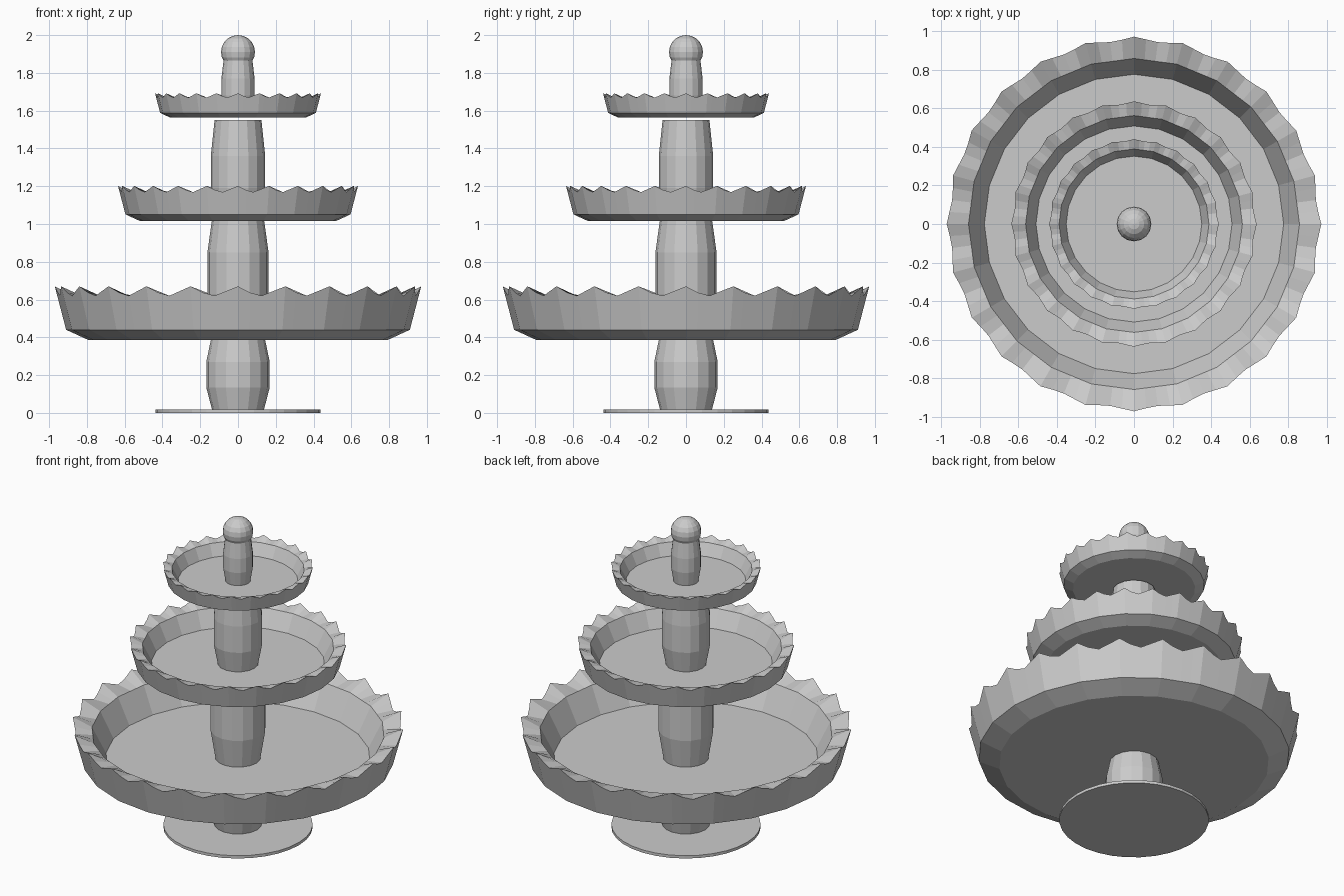
import bpy, bmesh
from math import sin, cos, pi

if "Cube" in bpy.data.objects:
    bpy.data.objects.remove(bpy.data.objects["Cube"])


def make_object(name, bm):
    bmesh.ops.recalc_face_normals(bm, faces=bm.faces)
    mesh = bpy.data.meshes.new(name)
    bm.to_mesh(mesh)
    bm.free()
    obj = bpy.data.objects.new(name, mesh)
    bpy.context.collection.objects.link(obj)
    return obj


def skin(bm, rings):
    """Join successive rings with quads and cap both ends."""
    n = len(rings[0])
    for a, b in zip(rings, rings[1:]):
        for i in range(n):
            j = (i + 1) % n
            bm.faces.new((a[i], a[j], b[j], b[i]))
    bm.faces.new(rings[0][::-1])
    bm.faces.new(rings[-1])


def lathe(name, profile, sides):
    bm = bmesh.new()
    rings = [[bm.verts.new((r * cos(2 * pi * i / sides), r * sin(2 * pi * i / sides), z))
              for i in range(sides)] for r, z in profile]
    skin(bm, rings)
    return make_object(name, bm)


SIDES, SUB = 24, 4
WAVE = (1.0, 0.35, 0.0, 0.5)

# tray section: radius, height, ruffle height
TRAY = [(0.79, 0.0, 0), (0.91, 0.055, 0), (0.97, 0.235, 0.05),
        (0.857, 0.225, 0), (0.775, 0.062, 0)]


def polygon_point(i, r):
    """Point on a 24-sided outline whose sides are subdivided."""
    k, t = divmod(i, SUB)
    t /= SUB
    a, b = 2 * pi * k / SIDES, 2 * pi * (k + 1) / SIDES
    return (r * (cos(a) * (1 - t) + cos(b) * t),
            r * (sin(a) * (1 - t) + sin(b) * t))


def tray(name, base, scale):
    bm = bmesh.new()
    rings = []
    for r, z, ruffle in TRAY:
        ring = []
        for i in range(SIDES * SUB):
            w = WAVE[i % SUB]
            # ruffle crests flare slightly further out than the dips
            rr = r - (0.012 * (1 - w) if ruffle else 0)
            x, y = polygon_point(i, rr * scale)
            ring.append(bm.verts.new((x, y, base + (z + ruffle * w) * scale)))
        rings.append(ring)
    skin(bm, rings)
    return make_object(name, bm)


# three ruffled trays
tray("large_tray", 0.385, 1.0)
tray("middle_tray", 1.015, 0.655)
tray("small_tray", 1.563, 0.453)

# foot disc
lathe("foot", [(0.437, 0.0), (0.437, 0.018)], 32)

# bulging stem sections between the trays
lathe("lower_stem", [(0.137, 0.015), (0.168, 0.135), (0.168, 0.27), (0.143, 0.39)], 16)
lathe("middle_stem", [(0.132, 0.445), (0.162, 0.63), (0.162, 0.85), (0.138, 1.02)], 16)
lathe("upper_stem", [(0.118, 1.053), (0.144, 1.19), (0.144, 1.36), (0.124, 1.55)], 16)
lathe("top_stem", [(0.073, 1.59), (0.088, 1.68), (0.088, 1.77), (0.076, 1.87)], 16)

# ball finial
bm = bmesh.new()
bmesh.ops.create_uvsphere(bm, u_segments=16, v_segments=10, radius=0.09)
bmesh.ops.translate(bm, verts=bm.verts, vec=(0, 0, 1.91))
make_object("finial", bm)
